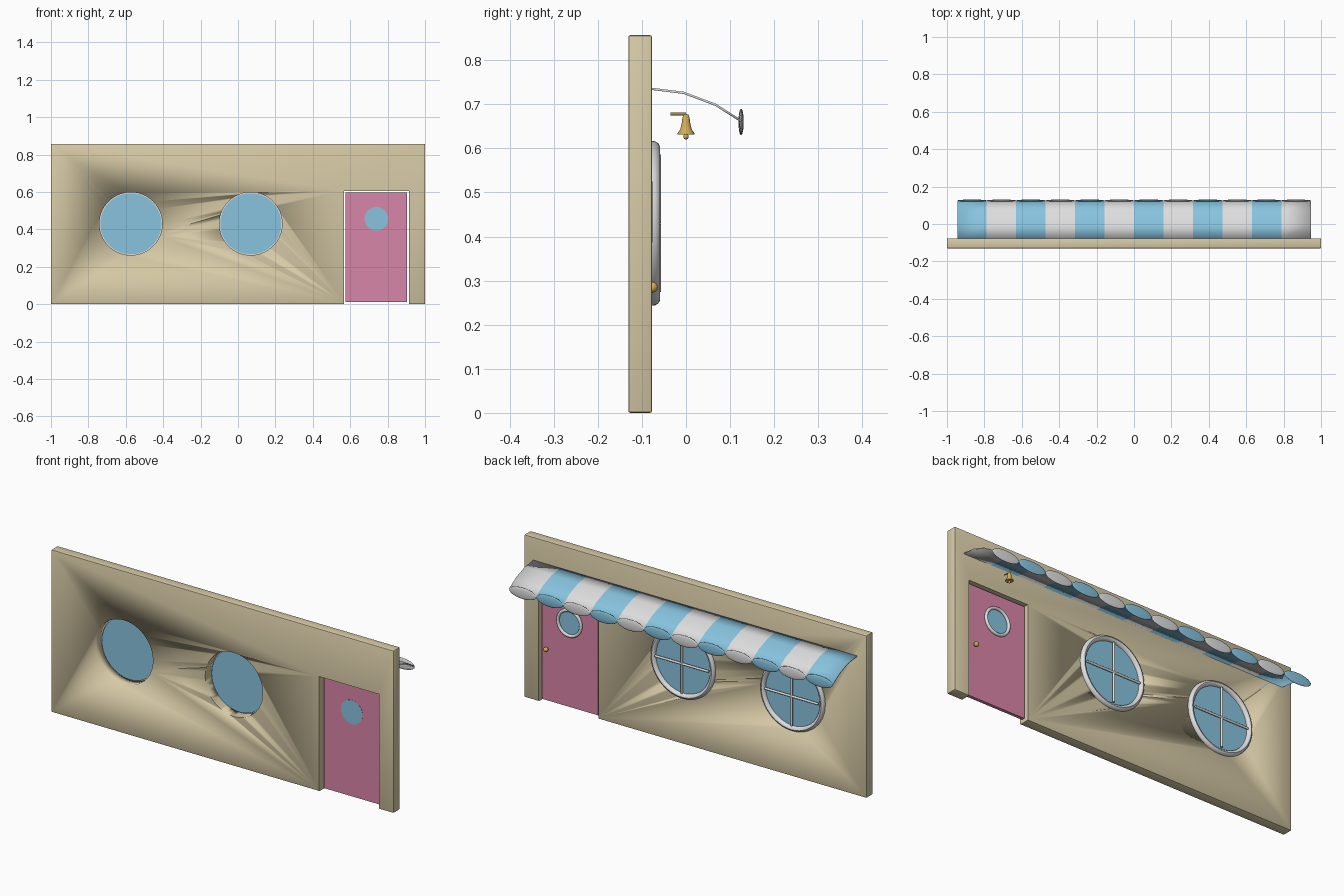
import bpy, bmesh, math
from mathutils import Matrix, Vector

if "Cube" in bpy.data.objects:
    bpy.data.objects.remove(bpy.data.objects["Cube"])


def material(name, r, g, b):
    lin = [((c / 255 + 0.055) / 1.055) ** 2.4 for c in (r, g, b)]
    m = bpy.data.materials.new(name)
    m.diffuse_color = (*lin, 1)
    m.use_nodes = True
    m.node_tree.nodes["Principled BSDF"].inputs["Base Color"].default_value = m.diffuse_color
    return m


WALL = material("sand plaster", 215, 202, 166)
BLUE = material("sky blue", 135, 196, 223)
WHITE = material("off white", 222, 222, 222)
PINK = material("door pink", 217, 134, 168)
GOLD = material("brass", 214, 174, 84)

FACE_Y = -0.077                            # rear face of the wall, where the details sit
WINDOWS = (-0.573, 0.068)
WIN_Z, DOOR_X, PORT_Z = 0.43, 0.74, 0.456
ALONG_Y = Matrix.Rotation(-math.pi / 2, 4, 'X')   # turns +z into +y


def finish(name, bm, mats, smooth=True):
    bmesh.ops.recalc_face_normals(bm, faces=bm.faces)
    me = bpy.data.meshes.new(name)
    bm.to_mesh(me)
    bm.free()
    for m in mats:
        me.materials.append(m)
    ob = bpy.data.objects.new(name, me)
    bpy.context.collection.objects.link(ob)
    bpy.ops.object.select_all(action='DESELECT')
    ob.select_set(True)
    bpy.context.view_layer.objects.active = ob
    if smooth:
        bpy.ops.object.shade_smooth_by_angle(angle=math.radians(40))
    return ob


def box(name, lo, hi, mat, bevel=0):
    lo, hi = Vector(lo), Vector(hi)
    bm = bmesh.new()
    bmesh.ops.create_cube(bm, size=1, matrix=Matrix.Translation((lo + hi) / 2) @ Matrix.Diagonal((*(hi - lo), 1)))
    if bevel:
        bmesh.ops.bevel(bm, geom=bm.edges[:], offset=bevel, segments=2, profile=0.5, affect='EDGES')
    return finish(name, bm, [mat], bevel > 0)


def cylinder(name, centre, radius, depth, mat, rot=ALONG_Y, sides=64):
    bm = bmesh.new()
    bmesh.ops.create_cone(bm, cap_ends=True, segments=sides, radius1=radius, radius2=radius,
                          depth=depth, matrix=Matrix.Translation(centre) @ rot)
    return finish(name, bm, [mat])


def ball(name, centre, scale, mat, u=24, v=12):
    bm = bmesh.new()
    bmesh.ops.create_uvsphere(bm, u_segments=u, v_segments=v, radius=1,
                              matrix=Matrix.Translation(centre) @ Matrix.Diagonal((*scale, 1)))
    return finish(name, bm, [mat])


def lathe(name, profile, place, mat, steps=64, closed=True):
    """Spin (radius, height) points about z, then place the result."""
    bm = bmesh.new()
    vs = [bm.verts.new((r, 0, h)) for r, h in profile]
    es = [bm.edges.new(p) for p in zip(vs, vs[1:] + vs[:1] if closed else vs[1:])]
    bmesh.ops.spin(bm, geom=vs + es, cent=(0, 0, 0), axis=(0, 0, 1), angle=math.tau, steps=steps)
    bmesh.ops.remove_doubles(bm, verts=bm.verts, dist=1e-5)
    bm.transform(place)
    return finish(name, bm, [mat])


def cut(target, cutters):
    for c in cutters:
        c.hide_render = True
        bpy.context.view_layer.objects.active = target
        mod = target.modifiers.new("opening", 'BOOLEAN')
        mod.operation, mod.solver, mod.object = 'DIFFERENCE', 'EXACT', c
        bpy.ops.object.modifier_apply(modifier=mod.name)
        bpy.data.objects.remove(c)


# Wall with two round openings and a doorway
wall = box("wall", (-1, -0.131, 0), (1, FACE_Y, 0.857), WALL, 0.005)
cut(wall, [cylinder("window_cutter", (x, -0.1, WIN_Z), 0.168, 0.3, WALL) for x in WINDOWS]
    + [box("door_cutter", (0.566, -0.3, -0.1), (0.914, 0.1, 0.606), WALL)])

# Round windows: glass, rounded frame and crossed glazing bars
frame = [(0.187, 0), (0.186, 0.007), (0.182, 0.014), (0.175, 0.018), (0.167, 0.016),
         (0.161, 0.009), (0.160, -0.001)]
for i, x in enumerate(WINDOWS, 1):
    cylinder(f"window_{i}_glass", (x, -0.08, WIN_Z), 0.163, 0.008, BLUE)
    lathe(f"window_{i}_frame", frame, Matrix.Translation((x, FACE_Y, WIN_Z)) @ ALONG_Y, WHITE)
    centre = (x, -0.063, WIN_Z)
    cylinder(f"window_{i}_upright_bar", centre, 0.006, 0.312, WHITE, Matrix(), 12)
    cylinder(f"window_{i}_cross_bar", centre, 0.006, 0.312, WHITE, Matrix.Rotation(math.pi / 2, 4, 'Y'), 12)

# Door with porthole and knob
box("door", (0.576, -0.107, 0.011), (0.904, -0.09, 0.597), PINK)
cylinder("door_glass", (DOOR_X, -0.0985, PORT_Z), 0.063, 0.019, BLUE, sides=48)
ring = [(0.067 + 0.008 * math.cos(a), 0.008 * math.sin(a)) for a in [math.tau * k / 12 for k in range(12)]]
lathe("door_glass_frame", ring, Matrix.Translation((DOOR_X, -0.084, PORT_Z)) @ ALONG_Y, WHITE, 48)
ball("door_knob", (0.872, -0.076, 0.285), (0.012, 0.012, 0.012), GOLD)
cylinder("door_knob_stem", (0.872, -0.086, 0.285), 0.005, 0.012, GOLD, sides=16)

# Striped awning: a curved sheet, coloured by stripe number
N, HALF = 12, 0.945
STEP = 2 * HALF / N
curve = [(FACE_Y, 0.735), (-0.005, 0.726), (0.067, 0.699), (0.125, 0.662)]
bm = bmesh.new()
rows = [[bm.verts.new((-HALF + STEP * i, y, z)) for y, z in curve] for i in range(N + 1)]
for i in range(N):
    for j in range(len(curve) - 1):
        f = bm.faces.new((rows[i][j], rows[i + 1][j], rows[i + 1][j + 1], rows[i][j + 1]))
        f.material_index = i % 2
awning = finish("awning", bm, [BLUE, WHITE])
solid = awning.modifiers.new("thickness", 'SOLIDIFY')
solid.thickness, solid.offset = 0.005, 0

# Scalloped edge: one flattened disc per stripe
for i in range(N):
    ball(f"awning_scallop_{i + 1}", (-HALF + STEP * (i + 0.5), 0.125, 0.66),
         (STEP / 2, 0.006, 0.03), (BLUE, WHITE)[i % 2], 32, 12)

# Bell hanging above the door, with clapper and bracket
bell = [(0, 0.678), (0.005, 0.677), (0.008, 0.67), (0.010, 0.655), (0.013, 0.643), (0.019, 0.635),
        (0.019, 0.632), (0.014, 0.633), (0, 0.64)]
lathe("bell", bell, Matrix.Translation((DOOR_X, 0, 0)), GOLD, 32, False)
ball("bell_clapper", (DOOR_X, 0, 0.627), (0.006, 0.006, 0.007), GOLD, 16, 8)
cylinder("bell_bracket", (DOOR_X, -0.0175, 0.678), 0.003, 0.036, GOLD, sides=12)
